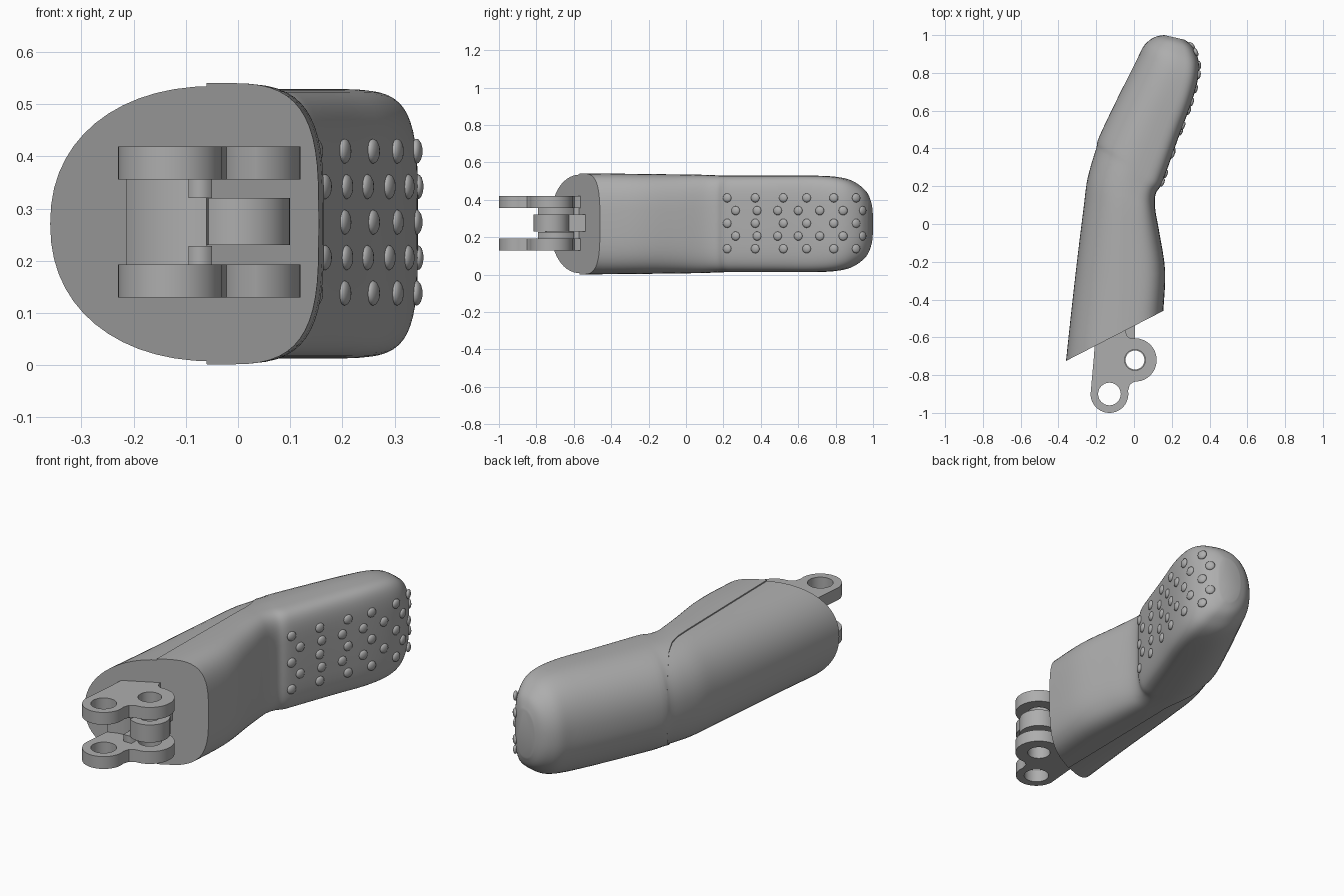
import bpy, bmesh
from math import sin, cos, pi, radians
from mathutils import Vector, Matrix

cube = bpy.data.objects.get("Cube")
if cube:
    bpy.data.objects.remove(cube, do_unlink=True)

GREY = (0.42, 0.42, 0.42, 1)
grey = bpy.data.materials.new("satin grey")
grey.use_nodes = True
grey.diffuse_color = GREY
grey.node_tree.nodes["Principled BSDF"].inputs["Base Color"].default_value = GREY

MID_Z = 0.271


def add(name, mesh):
    ob = bpy.data.objects.new(name, mesh)
    bpy.context.collection.objects.link(ob)
    mesh.materials.append(grey)
    return ob


def activate(ob):
    bpy.ops.object.select_all(action='DESELECT')
    ob.select_set(True)
    bpy.context.view_layer.objects.active = ob


def smooth(ob, angle=35):
    activate(ob)
    bpy.ops.object.shade_smooth_by_angle(angle=radians(angle))


def spline(points, steps):
    """Catmull-Rom through points of any dimension."""
    out = []
    for i in range(len(points) - 1):
        a, b, c, d = (points[max(i - 1, 0)], points[i], points[i + 1],
                      points[min(i + 2, len(points) - 1)])
        for s in range(steps):
            t = s / steps
            out.append([q + 0.5 * t * (r - p + t * (2*p - 5*q + 4*r - s_ + t * (3*(q - r) + s_ - p)))
                        for p, q, r, s_ in zip(a, b, c, d)])
    return out + [list(points[-1])]


def spow(v, e):
    return abs(v) ** e * (1 if v >= 0 else -1)


# Handle stations: left x, y, right x, y, half height, squareness of right side
stations = spline([
    (-.36, -.725, .155, -.46, .27, 3.4),
    (-.325, -.4, .165, -.25, .268, 3.4),
    (-.29, -.1, .135, -.05, .265, 3.5),
    (-.265, .1, .115, .06, .263, 3.8),
    (-.25, .22, .11, .12, .26, 4),
    (-.225, .32, .117, .165, .258, 4.5),
    (-.2, .4, .14, .2, .258, 5),
    (-.185, .46, .165, .26, .258, 5),
    (-.1, .64, .24, .47, .258, 5),
    (-.03, .78, .3, .63, .258, 5),
    (.02, .88, .335, .75, .252, 4.5),
    (.05, .94, .345, .83, .235, 4),
    (.085, .975, .335, .89, .205, 3.5),
    (.12, .993, .31, .94, .17, 3),
    (.16, 1, .27, .975, .12, 2.5)], 4)


def loft(name, shrink=0.0, sides=56):
    bm = bmesh.new()
    rings = []
    for lx, ly, rx, ry, h, square in stations:
        left, right = Vector((lx, ly, MID_Z)), Vector((rx, ry, MID_Z))
        mid = left.lerp(right, 0.62)
        ring = []
        for k in range(sides):
            a = 2 * pi * k / sides
            n = square if cos(a) > 0 else 2.2
            side = right if cos(a) > 0 else left
            p = mid.lerp(side, abs(cos(a)) ** (2 / n))
            p.z += (h - shrink) * spow(sin(a), 2 / n)
            ring.append(bm.verts.new(p))
        rings.append(ring)
    for a, b in zip(rings, rings[1:]):
        for k in range(sides):
            j = (k + 1) % sides
            bm.faces.new((a[k], a[j], b[j], b[k]))
    bm.faces.new(rings[0])
    bm.faces.new(rings[-1])
    bmesh.ops.recalc_face_normals(bm, faces=bm.faces)
    mesh = bpy.data.meshes.new(name)
    bm.to_mesh(mesh)
    bm.free()
    return add(name, mesh)


def extrude(name, loops, z0, z1):
    """Extrude a flat outline; extra loops become holes."""
    curve = bpy.data.curves.new(name, 'CURVE')
    curve.dimensions = '2D'
    curve.fill_mode = 'BOTH'
    curve.extrude = (z1 - z0) / 2
    for loop in loops:
        s = curve.splines.new('POLY')
        s.points.add(len(loop) - 1)
        for p, (x, y) in zip(s.points, loop):
            p.co = (x, y, 0, 1)
        s.use_cyclic_u = True
    ob = add(name, curve)
    ob.location.z = (z0 + z1) / 2
    activate(ob)
    bpy.ops.object.convert(target='MESH')
    ob = bpy.context.object
    bm = bmesh.new()
    bm.from_mesh(ob.data)
    bmesh.ops.remove_doubles(bm, verts=bm.verts, dist=0.0002)
    bmesh.ops.recalc_face_normals(bm, faces=bm.faces)
    bm.to_mesh(ob.data)
    bm.free()
    return ob


def arc(centre, r, a0, a1, n=24):
    return [(centre[0] + r * cos(radians(a0 + (a1 - a0) * i / n)),
             centre[1] + r * sin(radians(a0 + (a1 - a0) * i / n))) for i in range(n + 1)]


def circle(centre, r):
    return arc(centre, r, 0, 360, 32)[:-1]


def boolean(ob, cutter, operation):
    mod = ob.modifiers.new("cut", 'BOOLEAN')
    mod.object, mod.operation, mod.solver = cutter, operation, 'EXACT'
    activate(ob)
    bpy.ops.object.modifier_apply(modifier=mod.name)
    smooth(ob)


# Handle body and the slightly lower side cover, parted along a curved seam
seam = [(-.06, -1), (-.06, .15), (-.07, .21), (-.1, .28), (-.15, .36), (-.19, .425), (-.3, .5)]
cutter = extrude("seam_cutter", [[(-1, -1)] + seam + [(-1, .5)]], -0.3, 0.9)
cutter.hide_render = True
boolean(loft("handle_body"), cutter, 'DIFFERENCE')
boolean(loft("side_cover", 0.006), cutter, 'INTERSECT')
bpy.data.objects.remove(cutter, do_unlink=True)

# Grip bumps on the flat rear pad
edge = [Vector((s[2], s[3], 0)) for s in stations]


def pad_point(y):
    for a, b in zip(edge, edge[1:]):
        if a.y <= y <= b.y:
            d = (b - a).normalized()
            return a.lerp(b, (y - a.y) / (b.y - a.y)), Vector((d.y, -d.x, 0))


outer_row = (.22, .37, .52, .645, .79, .91)
inner_row = (.265, .38, .49, .6, .715, .84, .945)
bm = bmesh.new()
for row in range(5):
    z = MID_Z + 0.003 + (row - 2) * 0.068
    for y in (inner_row if row % 2 else outer_row):
        p, normal = pad_point(y)
        p.z = z
        turn = normal.to_track_quat('Z', 'Y').to_matrix().to_4x4()
        bmesh.ops.create_uvsphere(
            bm, u_segments=16, v_segments=8, radius=1,
            matrix=Matrix.Translation(p) @ turn @ Matrix.Diagonal((.024, .024, .011, 1)))
mesh = bpy.data.meshes.new("grip_bumps")
bm.to_mesh(mesh)
bm.free()
smooth(add("grip_bumps", mesh), 60)

# Hinge bracket: two lobed plates with pin holes
PIN_A, PIN_B = (-.13, -.9), (.005, -.72)
outline = (arc(PIN_A, .1, 180, 370) + [(-.022, -.85), (0, -.836)] + arc(PIN_B, .115, -75, 100)
           + [(-.035, -.595), (-.045, -.57), (-.05, -.5), (-.2, -.5), (-.212, -.7)])
for name, z0 in (("lower_hinge_plate", .13), ("upper_hinge_plate", .356)):
    smooth(extrude(name, [outline, circle(PIN_A, .06), circle(PIN_B, .055)], z0, z0 + .063))

# Web with a hollow clearing the front pin
web = arc(PIN_A, .17, 120, 66) + [(-.06, -.5), (-.2, -.5)]
smooth(extrude("hinge_web", [web], .19, .36))

# Middle lug around the rear pin, with stop blocks above and below
lug = arc(PIN_B, .095, -130, 90) + [(.005, -.5), (-.06, -.5)]
smooth(extrude("middle_lug", [lug, circle(PIN_B, .05)], .23, .32))
stop = [(-.095, -.79), (-.05, -.79), (-.05, -.6), (-.095, -.6)]
for name, z0 in (("lower_stop", .19), ("upper_stop", .32)):
    extrude(name, [stop], z0, z0 + .038)
